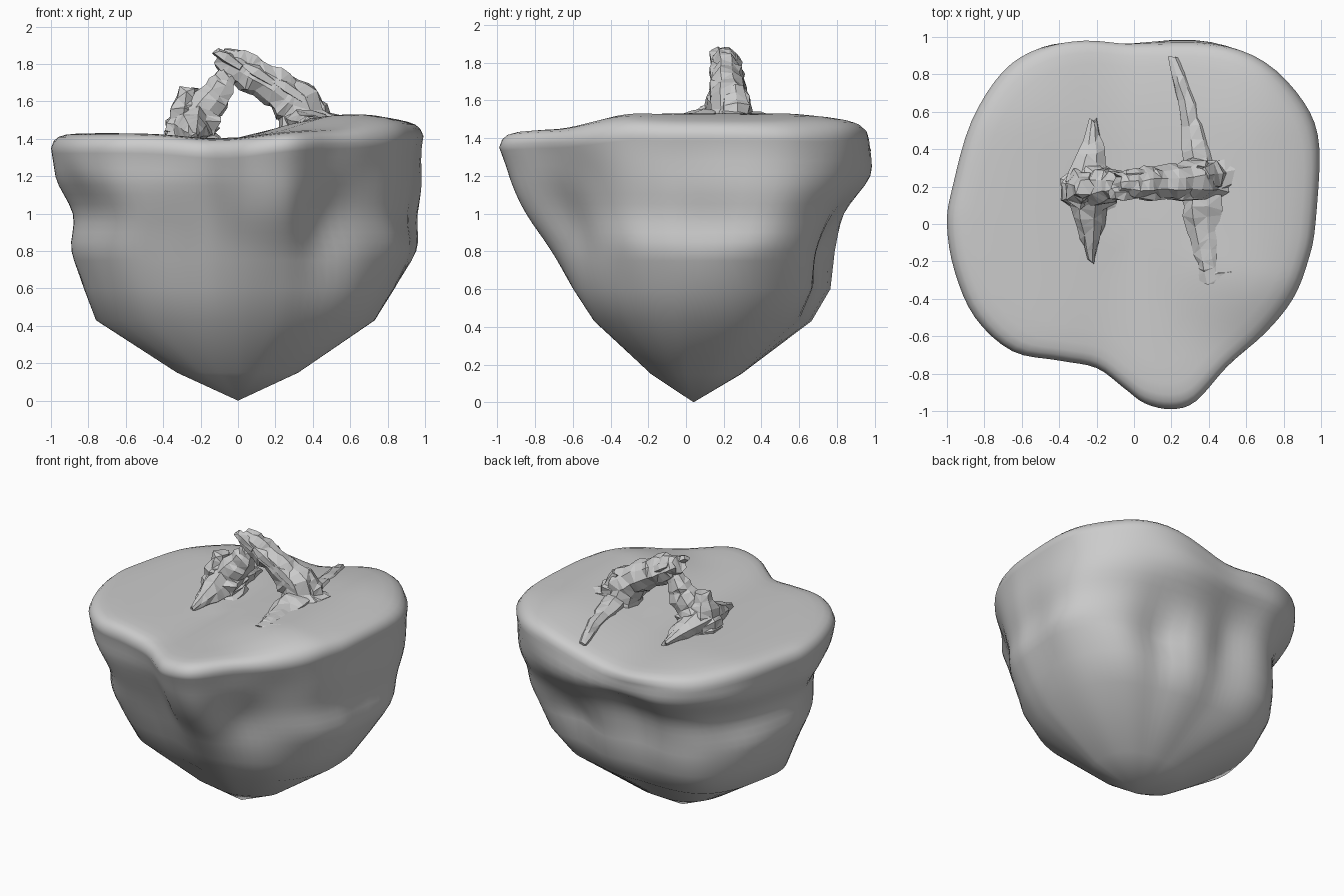
import bpy, bmesh, math, random
from mathutils import Vector, noise

if "Cube" in bpy.data.objects:
    bpy.data.objects.remove(bpy.data.objects["Cube"])

random.seed(11)


def sm(v, a, b):
    t = min(1, max(0, (v - a) / (b - a)))
    return t * t * (3 - 2 * t)


def spline(a, b, c, d, t):
    return 0.5 * (2 * b + (c - a) * t + (2 * a - 5 * b + 4 * c - d) * t * t + (3 * b - a - 3 * c + d) * t ** 3)


def skin(name, rings, start=None, end=None, smooth=False):
    """Join closed rings of points, closing the ends with a fan or a cap."""
    bm = bmesh.new()
    rows = [[bm.verts.new(p) for p in r] for r in rings]
    n = len(rows[0])
    for a, b in zip(rows, rows[1:]):
        for i in range(n):
            bm.faces.new((a[i], a[(i + 1) % n], b[(i + 1) % n], b[i]))
    for row, tip in ((rows[0], start), (rows[-1], end)):
        if tip is None:
            bm.faces.new(row)
        else:
            v = bm.verts.new(tip)
            for i in range(n):
                bm.faces.new((row[i], row[(i + 1) % n], v))
    if not smooth:
        bmesh.ops.triangulate(bm, faces=bm.faces[:])
    bmesh.ops.recalc_face_normals(bm, faces=bm.faces[:])
    for f in bm.faces:
        f.smooth = smooth
    me = bpy.data.meshes.new(name)
    bm.to_mesh(me)
    bm.free()
    ob = bpy.data.objects.new(name, me)
    bpy.context.collection.objects.link(ob)
    return ob


# Floating island: top outline, swept down through shrinking levels to a tip
outline = [Vector(p) for p in (
    (.97, 0), (.985, .4), (.9, .65), (.7, .87), (.42, .97), (0, .975), (-.27, .995), (-.5, .95),
    (-.7, .82), (-.87, .55), (-.97, .2), (-1, 0), (-.96, -.25), (-.85, -.5), (-.65, -.68),
    (-.4, -.73), (-.2, -.77), (-.05, -.88), (.06, -.96), (.2, -.99), (.33, -.95), (.5, -.77),
    (.7, -.59), (.85, -.4), (.93, -.2))]
m = len(outline)
shape = [spline(*(outline[(i + k) % m] for k in (-1, 0, 1, 2)), s / 4)
         for i in range(m) for s in range(4)]


def ground(x, y):
    z = 1.43 - .03 * math.exp(-((x + .1) / .25) ** 2)
    z += .1 * sm(x, -.05, .6) * (.25 + .75 * sm(y, -.7, -.25))
    return z - .03 * sm(y, .5, .95) - .035 * sm(x, .65, .97)


rings = []
for f, drop in ((.2, 0), (.4, 0), (.6, 0), (.75, 0), (.86, .002), (.92, .008), (.96, .02), (.985, .042)):
    rings.append([(p.x * f, p.y * f, ground(p.x * f, p.y * f) - drop) for p in shape])

# z, then reach to the left, right, front and back
levels = [Vector(v) for v in (
    (1.36, 1, 1, 1, .995), (1.2, .97, .965, .94, .99), (1.0, .87, .94, .84, .86),
    (.8, .9, .97, .72, .79), (.6, .83, .87, .6, .77), (.43, .76, .75, .49, .67))]
flank = []
for i in range(len(levels) - 1):
    q = [levels[min(max(i + k, 0), len(levels) - 1)] for k in (-1, 0, 1, 2)]
    flank += [spline(*q, s / 4) for s in range(4 if i < 3 else 2)]
flank = flank[:-1] + [levels[-1], Vector((.15, .33, .33, .19, .3))]

# Gullies (negative) and ribs (positive) on the flank: angle, width, height, spread, depth
folds = [(-52, 15, .95, .28, -.07), (62, 11, .72, .32, -.1), (103, 12, .95, .36, -.07),
         (84, 9, .6, .3, .03), (30, 12, .95, .4, .03), (228, 18, .6, .25, .09), (8, 9, .9, .2, -.03),
         (-42, 22, .45, .22, .1), (138, 22, .45, .25, .09)]
for z, l, r, f, b in flank:
    row = []
    round_off = .5 * (1 - sm(z, .1, 1.1))
    mid = sm(z, .3, .6) * (1 - sm(z, 1.15, 1.36))
    for p in shape:
        p = p.lerp(p.normalized() * .98, round_off)
        x, y = p.x * (r if p.x > 0 else l), p.y * (b if p.y > 0 else f)
        ang = math.degrees(math.atan2(y, x))
        k = 1 + mid * .04 * noise.noise((x * 2.3, y * 2.3, z * 2.3))
        for a, w, h, s, d in folds:
            da = (ang - a + 180) % 360 - 180
            k += d * math.exp(-(da / w) ** 2 - ((z - h) / s) ** 2) * sm(z, .1, .45)
        row.append((x * k, y * k, z + (ground(p.x, p.y) - 1.44) * sm(z, 1.1, 1.36)))
    rings.append(row)
skin("island", rings, (0, 0, ground(0, 0)), (0, .04, 0), True)


# Jagged rocks: a many-sided tube along a path of (centre, half thickness, half width)
def rock(name, path, side, sides=9, cuts=3, rough=.24):
    pts = [Vector(p) for p in path]
    dense = [a.lerp(b, s / cuts) for a, b in zip(pts, pts[1:]) for s in range(cuts)] + [pts[-1]]
    side = Vector(side)
    column = [random.uniform(1 - rough / 2, 1 + rough / 2) for _ in range(sides)]
    rings = []
    for i, d in enumerate(dense):
        tangent = (dense[min(i + 1, len(dense) - 1)] - dense[max(i - 1, 0)]).to_3d().normalized()
        up = tangent.cross(side).normalized()
        step = random.uniform(1 - rough / 3, 1 + rough / 3)
        row = []
        for j in range(sides):
            a = 2 * math.pi * j / sides + .3
            k = 1.04 * step * column[j] * random.uniform(1 - rough / 2, 1 + rough / 2)
            slip = tangent * random.uniform(-.02, .02)
            row.append(Vector(d[:3]) + k * (up * math.cos(a) * d[3] + side * math.sin(a) * d[4]) + slip)
        rings.append(row)
    return skin(name, rings)


Y, X = (0, 1, 0), (1, 0, 0)
rock("arch_span", [(-.09, .21, 1.835, .055, .05), (0, .21, 1.785, .095, .075), (.1, .22, 1.73, .09, .08),
                   (.22, .22, 1.665, .1, .085), (.32, .23, 1.58, .12, .11), (.37, .23, 1.42, .16, .14)], Y)
rock("arch_left_leg", [(-.24, .19, 1.36, .16, .16), (-.22, .19, 1.46, .13, .13), (-.18, .2, 1.55, .1, .11),
                       (-.11, .21, 1.64, .08, .08), (-.05, .21, 1.75, .05, .06)], Y)
rock("left_knob", [(-.3, .19, 1.42, .1, .1), (-.28, .19, 1.56, .08, .09), (-.27, .19, 1.66, .05, .05)], Y, 7)
rock("right_block", [(.42, .26, 1.42, .12, .1), (.4, .26, 1.56, .08, .08), (.36, .25, 1.67, .04, .06)], Y, 7)
rock("right_toe", [(.42, .24, 1.51, .05, .1), (.52, .26, 1.5, .03, .08)], Y, 7, 2)

# Rock plates layered along the sloping span
for i in range(6):
    t = i / 5
    x, z = -.06 + .4 * t, 1.84 - .2 * t + random.uniform(-.06, .015)
    y = .21 + (.05 if i % 2 else -.05)
    rock("span_plate", [(x - .06, y, z + .035, .02, .03), (x, y, z, .035, .04),
                        (x + .09, y, z - .06, .025, .03)], Y, 5, 1)

# Low buttresses spreading from the feet of the arch
rock("left_front_buttress", [(-.25, .15, 1.46, .11, .12), (-.24, 0, 1.44, .07, .08), (-.23, -.2, 1.41, .02, .02)], X, 8)
rock("left_back_buttress", [(-.25, .22, 1.46, .11, .12), (-.23, .38, 1.44, .07, .07), (-.22, .55, 1.42, .02, .02)], X, 8)
rock("right_back_buttress", [(.36, .28, 1.48, .08, .11), (.33, .45, 1.46, .06, .08),
                             (.29, .65, 1.45, .05, .06), (.21, .88, 1.43, .02, .03)], X, 8)
rock("right_front_buttress", [(.36, .15, 1.49, .08, .11), (.37, -.03, 1.48, .055, .09),
                              (.4, -.2, 1.475, .05, .07), (.43, -.31, 1.475, .035, .08)], X, 8)
rock("front_chip", [(.44, -.28, 1.495, .025, .05), (.57, -.26, 1.515, .01, .02)], Y, 6, 2)
